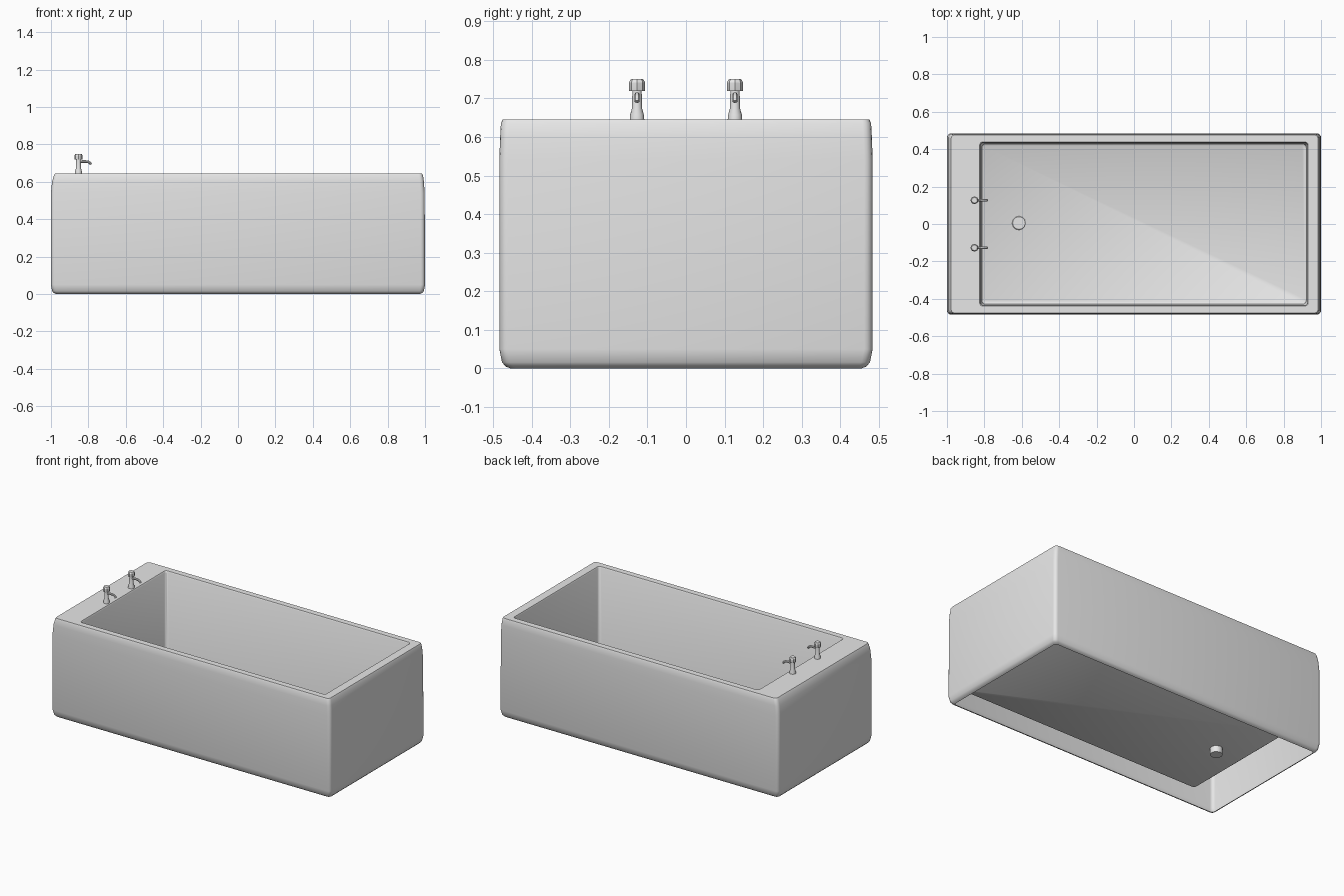
import bpy, bmesh, math
from mathutils import Vector

cube = bpy.data.objects.get("Cube")
if cube:
    bpy.data.objects.remove(cube, do_unlink=True)

enamel = bpy.data.materials.new("light_grey_enamel")
enamel.use_nodes = True
enamel.diffuse_color = (0.8, 0.8, 0.8, 1)
enamel.node_tree.nodes["Principled BSDF"].inputs["Base Color"].default_value = (0.8, 0.8, 0.8, 1)


def finish(name, bm, angle=35):
    mesh = bpy.data.meshes.new(name)
    bm.to_mesh(mesh)
    bm.free()
    mesh.materials.append(enamel)
    obj = bpy.data.objects.new(name, mesh)
    bpy.context.collection.objects.link(obj)
    bpy.ops.object.select_all(action='DESELECT')
    obj.select_set(True)
    bpy.context.view_layer.objects.active = obj
    bpy.ops.object.shade_smooth_by_angle(angle=math.radians(angle))
    return obj


def rounded_loop(bm, x0, x1, half, z, r, steps=4):
    """Counter-clockwise rounded rectangle."""
    corners = [(x1 - r, half - r), (x0 + r, half - r),
               (x0 + r, r - half), (x1 - r, r - half)]
    loop = []
    for q, (cx, cy) in enumerate(corners):
        for s in range(steps + 1):
            a = math.pi / 2 * (q + s / steps)
            loop.append(bm.verts.new((cx + r * math.cos(a), cy + r * math.sin(a), z)))
    return loop


def ring_loop(bm, centre, r, z, sides):
    return [bm.verts.new((centre[0] + r * math.cos(math.tau * i / sides),
                          centre[1] + r * math.sin(math.tau * i / sides), z))
            for i in range(sides)]


def bridge(bm, loops):
    for a, b in zip(loops, loops[1:]):
        n = len(a)
        for i in range(n):
            j = (i + 1) % n
            bm.faces.new((a[i], b[i], b[j], a[j]))


def lathe(name, centre, profile, sides, angle=35):
    """Closed turned part from (radius, height) points."""
    bm = bmesh.new()
    loops = [ring_loop(bm, centre, r, z, sides) for r, z in profile]
    bridge(bm, loops)
    bm.faces.new(loops[0])
    bm.faces.new(loops[-1])
    bmesh.ops.recalc_face_normals(bm, faces=bm.faces)
    return finish(name, bm, angle)


# Tub shell: basin floor, inner wall, flat rim, outer wall, open underside
RIM = 0.645
sections = [
    (-0.805, 0.912, 0.420, 0.090, 0.020),
    (-0.813, 0.921, 0.428, 0.096, 0.020),
    (-0.817, 0.925, 0.432, 0.115, 0.020),
    (-0.820, 0.927, 0.434, RIM - 0.008, 0.015),
    (-0.825, 0.931, 0.438, RIM, 0.015),
    (-0.978, 0.984, 0.476, RIM, 0.020),
    (-0.984, 0.989, 0.480, RIM - 0.010, 0.022),
    (-0.994, 0.994, 0.482, 0.600, 0.022),
    (-1.000, 0.998, 0.484, 0.540, 0.022),
    (-1.000, 1.000, 0.484, 0.050, 0.022),
    (-0.994, 0.994, 0.477, 0.016, 0.022),
    (-0.984, 0.984, 0.468, 0.005, 0.020),
    (-0.972, 0.972, 0.455, 0.000, 0.020),
]
bm = bmesh.new()
loops = [rounded_loop(bm, *s) for s in sections]
bm.faces.new(loops[0])
bridge(bm, loops)
finish("tub_shell", bm)

# Drain fitting through the basin floor
lathe("drain", (-0.615, 0.005),
      [(0.037, 0.050), (0.037, 0.090), (0.034, 0.093)], 12)

# Pair of taps on the deck
TAP_X = -0.853
for side, y in (("left", 0.127), ("right", -0.127)):
    centre = (TAP_X, y)
    lathe(side + "_tap_body", centre,
          [(0.019, RIM - 0.002), (0.018, 0.657), (0.013, 0.675), (0.012, 0.725)], 16)
    lathe(side + "_tap_knob", centre,
          [(0.020, 0.719), (0.021, 0.724), (0.021, 0.742), (0.016, 0.750)], 8, 20)

    # Spout swept along a drooping path in the x-z plane
    path = [Vector(p) for p in ((-0.010, 0.707), (0.035, 0.709), (0.052, 0.707),
                                (0.062, 0.701), (0.067, 0.692))]
    bm = bmesh.new()
    rings = []
    for i, p in enumerate(path):
        d = (path[min(i + 1, len(path) - 1)] - path[max(i - 1, 0)]).normalized()
        ring = []
        for k in range(10):
            a = math.tau * k / 10
            u = 0.007 * math.cos(a)
            ring.append(bm.verts.new((TAP_X + p.x - d.y * u,
                                      y + 0.007 * math.sin(a), p.y + d.x * u)))
        rings.append(ring)
    bridge(bm, rings)
    bm.faces.new(rings[0])
    bm.faces.new(rings[-1])
    bmesh.ops.recalc_face_normals(bm, faces=bm.faces)
    finish(side + "_tap_spout", bm)
